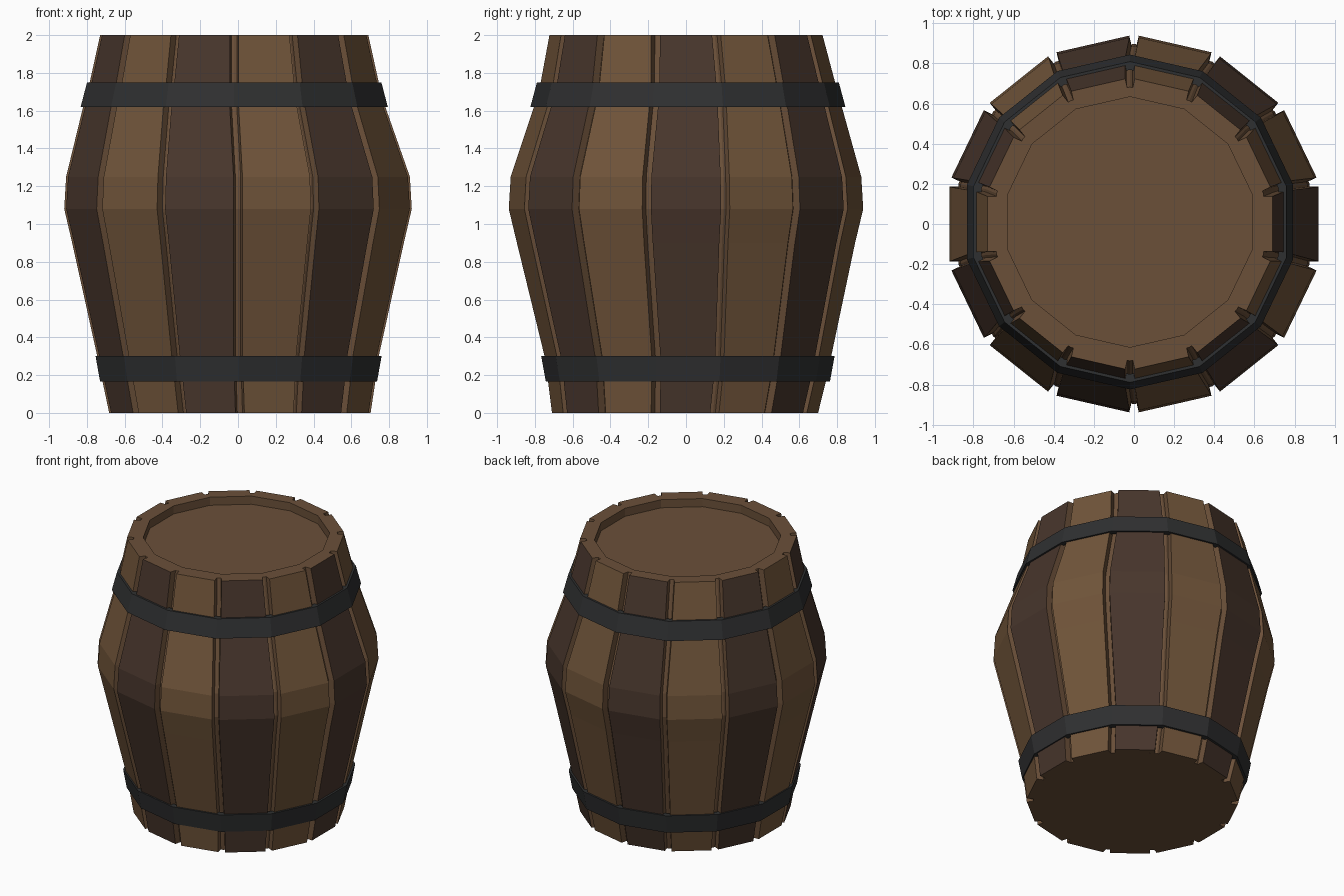
import bpy, bmesh, math
from mathutils import Vector

if "Cube" in bpy.data.objects:
    bpy.data.objects.remove(bpy.data.objects["Cube"])

SIDES = 14
STEP = 2 * math.pi / SIDES
TAN, COS = math.tan(STEP / 2), math.cos(STEP / 2)
DEPTH = 0.045          # how far the staves stand out of the body
GAP = 0.014            # half of the groove between two staves

# z, stave face radius, sideways lean (x, y)
PROFILE = [(0, .692, .01, -.005), (.165, .722, .005, .005), (.30, .745, .0, .01),
           (.90, .878, .0, .0), (1.08, .92, .0, .0), (1.25, .91, .0, .0),
           (1.62, .80, -.02, .01), (1.75, .765, -.02, .01), (2.0, .71, -.02, .0)]


def material(name, rgb):
    m = bpy.data.materials.new(name)
    lin = [((c / 255 + .055) / 1.055) ** 2.4 for c in rgb]
    m.diffuse_color = (*lin, 1)
    m.use_nodes = True
    m.node_tree.nodes["Principled BSDF"].inputs["Base Color"].default_value = m.diffuse_color
    return m


BODY = material("body_brown", (107, 80, 57))
LIGHT = material("light_stave_brown", (113, 85, 58))
DARK = material("dark_stave_brown", (72, 54, 44))
IRON = material("dark_iron", (47, 48, 49))


def finish(name, bm, mats):
    bmesh.ops.recalc_face_normals(bm, faces=bm.faces)
    me = bpy.data.meshes.new(name)
    bm.to_mesh(me)
    bm.free()
    for m in mats:
        me.materials.append(m)
    ob = bpy.data.objects.new(name, me)
    bpy.context.collection.objects.link(ob)
    return ob


def ring(bm, flat_radius, z, cx, cy):
    r = flat_radius / COS
    return [bm.verts.new((cx + r * math.cos((i + .5) * STEP),
                          cy + r * math.sin((i + .5) * STEP), z)) for i in range(SIDES)]


def bridge(bm, a, b):
    n = len(a)
    return [bm.faces.new((a[i], a[(i + 1) % n], b[(i + 1) % n], b[i])) for i in range(n)]


# Barrel body with flat bottom and recessed lid
bm = bmesh.new()
rings = [ring(bm, r - DEPTH, z, x, y) for z, r, x, y in PROFILE]
rings += [ring(bm, .608, 2.0, -.02, .01), ring(bm, .608, 1.94, -.02, .01)]
for a, b in zip(rings, rings[1:]):
    bridge(bm, a, b)
bm.faces.new(rings[0])
bm.faces.new(rings[-1])
finish("barrel_body", bm, [BODY])

# Staves: raised planks whose edges and ends keep the body colour
for k in range(SIDES):
    ang = k * STEP
    out = Vector((math.cos(ang), math.sin(ang), 0))
    side = Vector((-math.sin(ang), math.cos(ang), 0))
    bm = bmesh.new()
    loops = []
    for z, r, x, y in PROFILE:
        c = Vector((x, y, z))
        w = (r - DEPTH) * TAN - GAP
        loops.append([bm.verts.new(c + out * d + side * s) for d, s in
                      ((r - DEPTH - .01, -w), (r, -w), (r, w), (r - DEPTH - .01, w))])
    for a, b in zip(loops, loops[1:]):
        bridge(bm, a, b)[1].material_index = 1
    bm.faces.new(loops[0])
    bm.faces.new(loops[-1])
    finish(f"stave_{k + 1}", bm, [BODY, LIGHT if k % 2 else DARK])

# Iron hoops
for name, z0, r0, z1, r1, cx in (("upper_hoop", 1.62, .813, 1.75, .779, -.02),
                                 ("lower_hoop", .165, .733, .30, .757, .003)):
    bm = bmesh.new()
    loops = [ring(bm, r, z, cx, .01) for r, z in
             ((r0, z0), (r1, z1), (r1 - .04, z1), (r0 - .04, z0))]
    for i in range(4):
        bridge(bm, loops[i], loops[(i + 1) % 4])
    finish(name, bm, [IRON])
